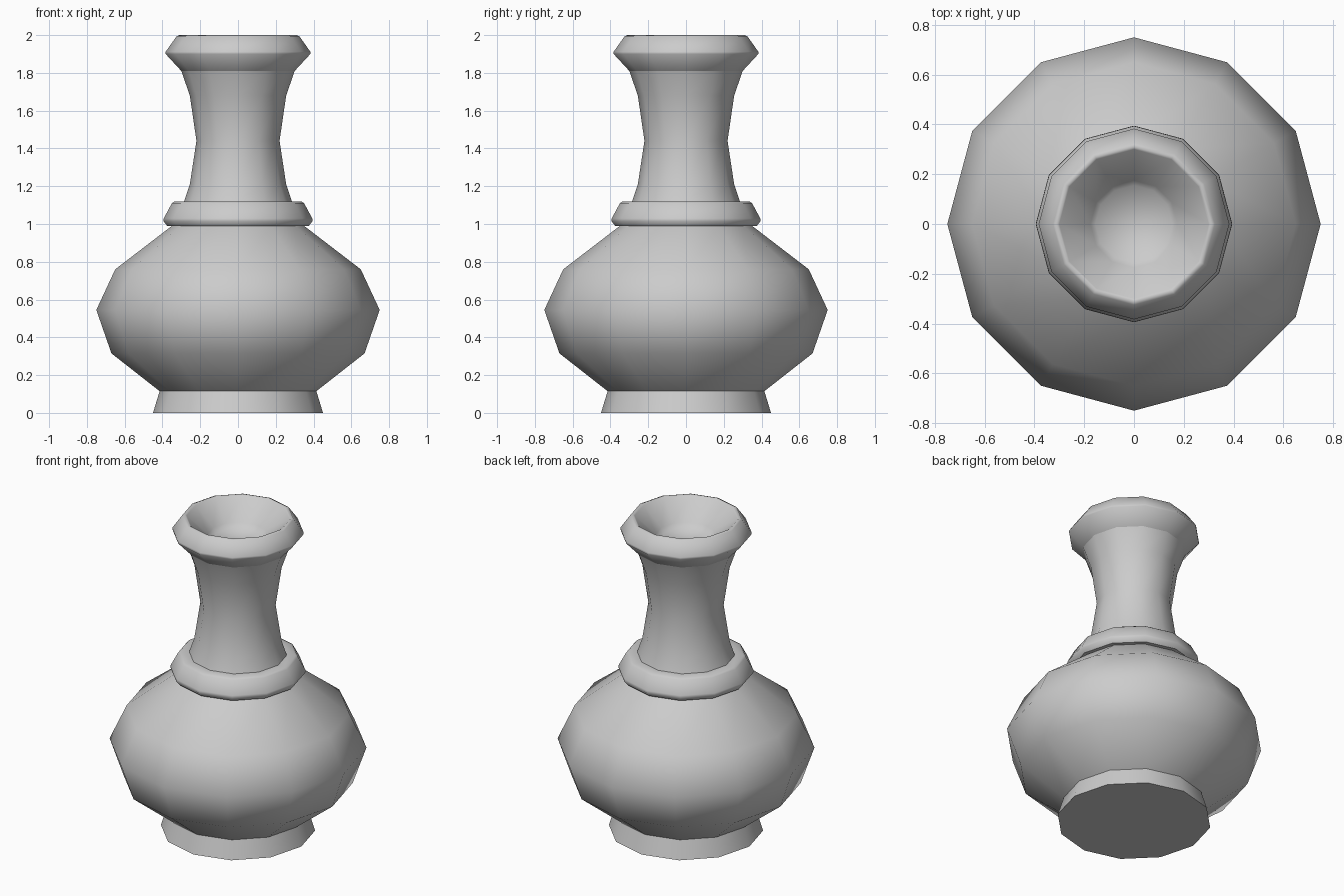
import bpy, bmesh, math

SIDES = 12

cube = bpy.data.objects.get("Cube")
if cube:
    bpy.data.objects.remove(cube, do_unlink=True)

clay = bpy.data.materials.new("grey_clay")
clay.use_nodes = True
GREY = (0.6, 0.6, 0.6, 1)
clay.diffuse_color = GREY
clay.node_tree.nodes["Principled BSDF"].inputs["Base Color"].default_value = GREY


def lathe(name, profile, cap_start=False, cap_end=False, sharp=50):
    """Turn a (radius, height) profile, listed bottom to top on the outside."""
    bm = bmesh.new()
    rings = []
    for r, z in profile:
        angles = [math.tau * i / SIDES for i in range(SIDES)]
        rings.append([bm.verts.new((r * math.cos(a), r * math.sin(a), z)) for a in angles])
    for low, high in zip(rings, rings[1:]):
        for i in range(SIDES):
            j = (i + 1) % SIDES
            bm.faces.new((low[i], low[j], high[j], high[i]))
    if cap_start:
        bm.faces.new(rings[0][::-1])
    if cap_end:
        bm.faces.new(rings[-1])
    mesh = bpy.data.meshes.new(name)
    bm.to_mesh(mesh)
    bm.free()
    mesh.materials.append(clay)
    obj = bpy.data.objects.new(name, mesh)
    bpy.context.collection.objects.link(obj)
    bpy.ops.object.select_all(action='DESELECT')
    obj.select_set(True)
    bpy.context.view_layer.objects.active = obj
    bpy.ops.object.shade_smooth_by_angle(angle=math.radians(sharp))
    return obj


# Flared foot, closed underneath
lathe("foot", [(0.45, 0), (0.415, 0.115)], cap_start=True)

# Round belly
lathe("belly", [(0.415, 0.115), (0.67, 0.315), (0.75, 0.545), (0.65, 0.76), (0.35, 0.99)])

# Collar with a rounded lower edge
lathe("collar", [(0.35, 0.99), (0.375, 0.99), (0.395, 1.015), (0.393, 1.03),
                 (0.35, 1.11), (0.335, 1.12), (0.285, 1.12)])

# Waisted neck
lathe("neck", [(0.285, 1.12), (0.255, 1.21), (0.22, 1.44), (0.255, 1.68), (0.30, 1.81)])

# Flared lip, funnel mouth and the shallow floor inside it
lathe("lip", [(0.30, 1.81), (0.383, 1.9), (0.383, 1.912), (0.325, 1.994),
              (0.31, 2.0), (0.30, 1.992), (0.175, 1.88), (0.155, 1.85)],
      cap_end=True, sharp=65)
